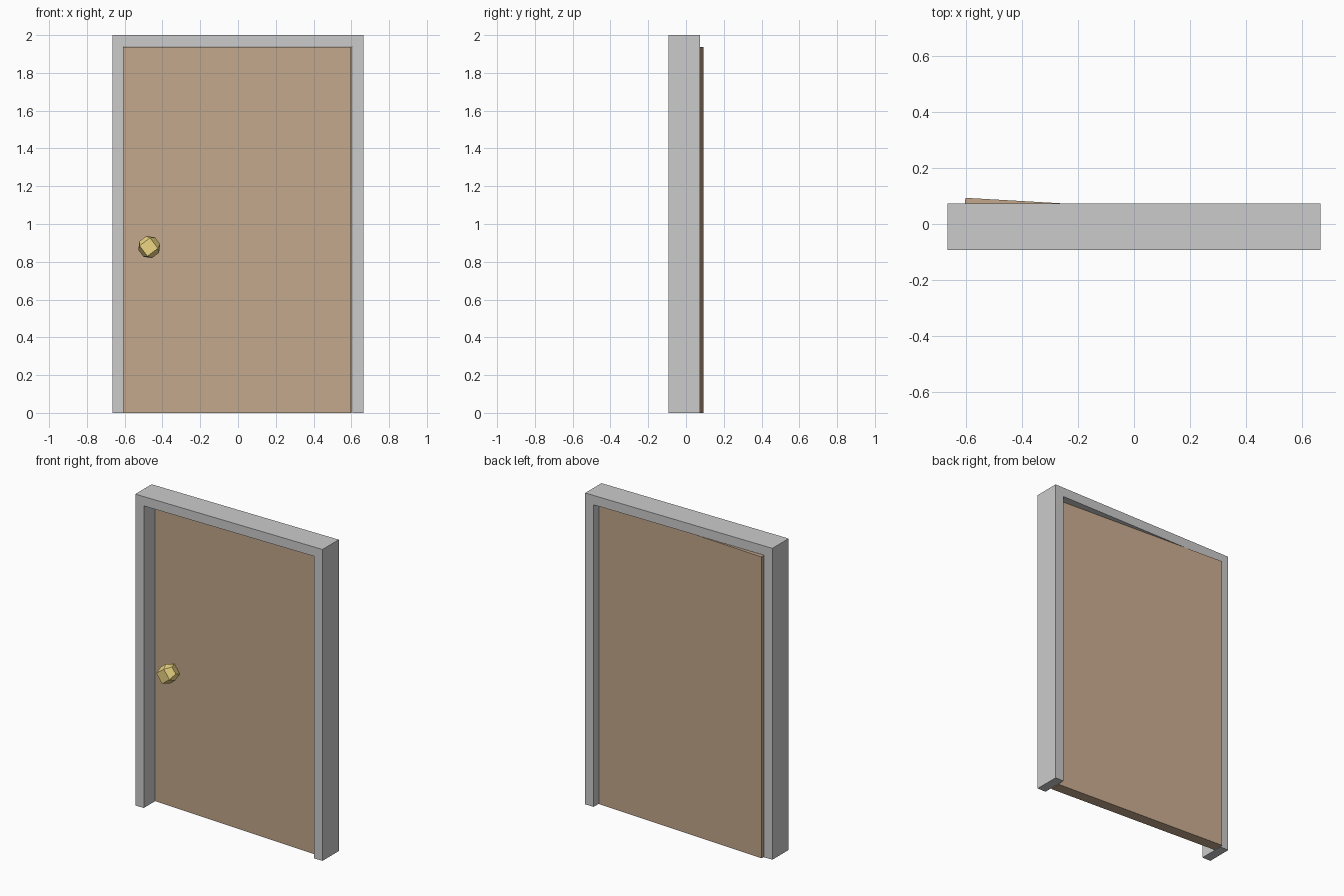
import bpy, bmesh
from math import sin, cos, radians, pi
from mathutils import Matrix

if "Cube" in bpy.data.objects:
    bpy.data.objects.remove(bpy.data.objects["Cube"])


def material(name, rgb):
    mat = bpy.data.materials.new(name)
    mat.diffuse_color = (*rgb, 1)
    mat.use_nodes = True
    mat.node_tree.nodes["Principled BSDF"].inputs["Base Color"].default_value = mat.diffuse_color
    return mat


def finish(name, bm, mat=None):
    bmesh.ops.recalc_face_normals(bm, faces=bm.faces)
    mesh = bpy.data.meshes.new(name)
    bm.to_mesh(mesh)
    bm.free()
    obj = bpy.data.objects.new(name, mesh)
    bpy.context.collection.objects.link(obj)
    if mat:
        mesh.materials.append(mat)
    return obj


FRONT, DEPTH = -0.092, 0.165
OUT, INN, TOP, LINTEL = 0.665, 0.605, 2.0, 1.94

# Door frame: U-shaped outline extruded backwards
half = [(INN, 0), (OUT, 0), (OUT, TOP)]
outline = [(-INN, LINTEL), (INN, LINTEL)] + half + [(-x, z) for x, z in reversed(half)]
bm = bmesh.new()
face = bm.faces.new([bm.verts.new((x, FRONT, z)) for x, z in outline])
ext = bmesh.ops.extrude_face_region(bm, geom=[face])
moved = [g for g in ext["geom"] if isinstance(g, bmesh.types.BMVert)]
bmesh.ops.translate(bm, verts=moved, vec=(0, DEPTH, 0))
finish("door_frame", bm)

# Door panel, slightly ajar
bm = bmesh.new()
bmesh.ops.create_cube(bm, size=1, matrix=Matrix.Diagonal((1.204, 0.07, 1.936, 1)))
door = finish("door_panel", bm, material("wood", (0.55, 0.39, 0.26)))
door.location = (-0.002, 0.024, 0.968)
door.rotation_euler.z = -0.057

# Knob: faceted ball with a diamond front and an eight-sided girdle
bm = bmesh.new()
for y, r, n, start in ((-0.047, 0.049, 4, 8), (0, 0.06, 8, 30), (0.052, 0.048, 4, 8)):
    for i in range(n):
        a = radians(start) + 2 * pi * i / n
        bm.verts.new((r * sin(a), y, r * cos(a)))
bmesh.ops.convex_hull(bm, input=bm.verts)
bmesh.ops.dissolve_limit(bm, angle_limit=0.02, verts=bm.verts, edges=bm.edges)
knob = finish("door_knob", bm, material("brass", (0.83, 0.66, 0.22)))
knob.location = (-0.47, -0.04, 0.878)
knob.rotation_euler.z = -0.057
